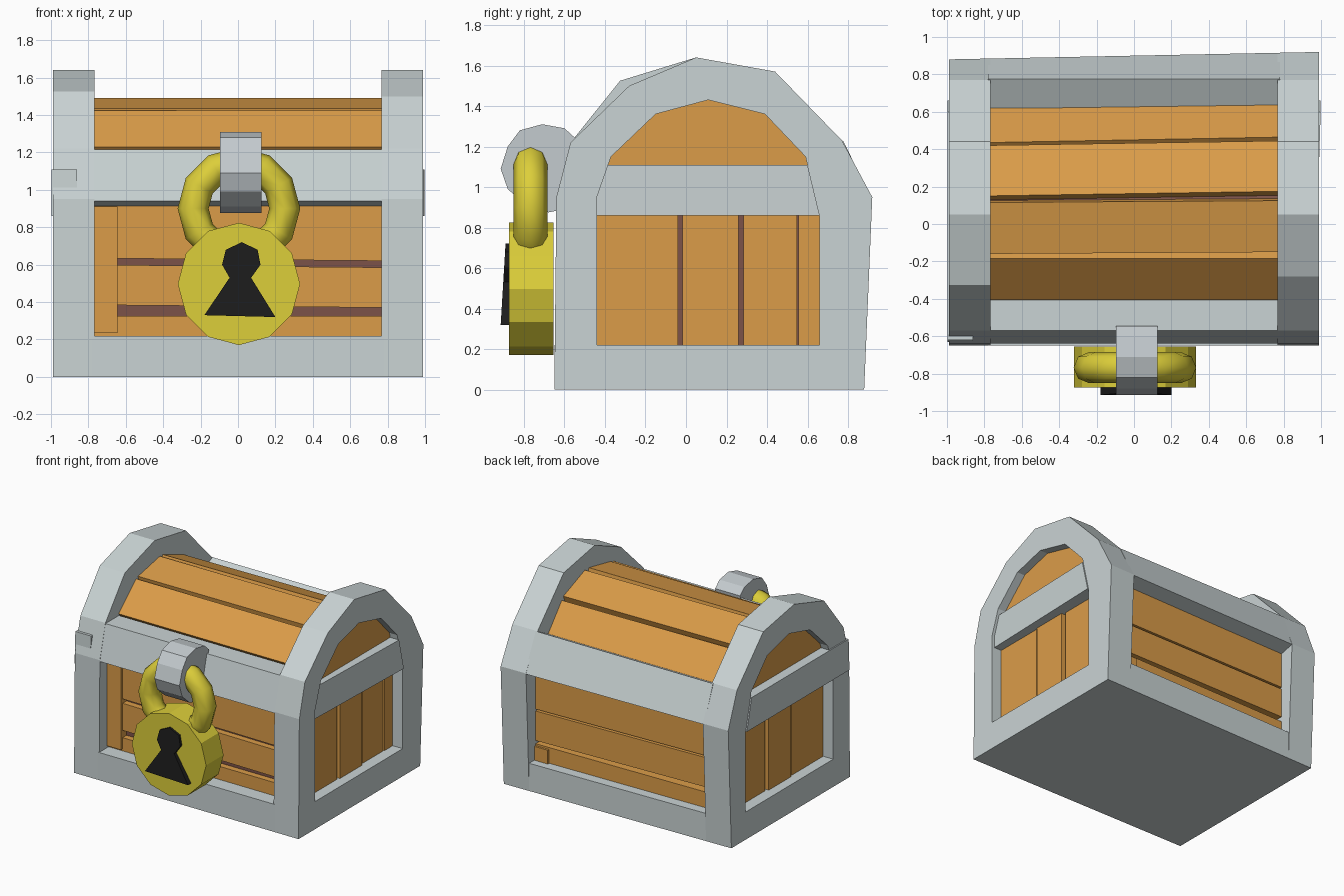
import bpy, bmesh, math
from mathutils import Matrix, Vector

if "Cube" in bpy.data.objects:
    bpy.data.objects.remove(bpy.data.objects["Cube"])


def mat(name, r, g, b):
    m = bpy.data.materials.new(name)
    m.diffuse_color = (r, g, b, 1)
    m.use_nodes = True
    m.node_tree.nodes["Principled BSDF"].inputs["Base Color"].default_value = m.diffuse_color
    return m


IRON = mat("pale_iron", 0.59, 0.655, 0.66)
STEEL = mat("hasp_steel", 0.55, 0.595, 0.62)
WOOD = mat("orange_wood", 0.71, 0.335, 0.066)
DARK = mat("dark_wood", 0.20, 0.085, 0.065)
GOLD = mat("lock_gold", 0.72, 0.62, 0.042)
BLACK = mat("keyhole_black", 0.012, 0.012, 0.012)


def finish(name, bm, material, lean=False):
    if lean:  # the back of the frame leans in towards the left end
        for v in bm.verts:
            if v.co.y > 0.8:
                v.co.y -= 0.02 * (1 - v.co.x)
    bmesh.ops.recalc_face_normals(bm, faces=bm.faces)
    me = bpy.data.meshes.new(name)
    bm.to_mesh(me)
    bm.free()
    me.materials.append(material)
    ob = bpy.data.objects.new(name, me)
    bpy.context.collection.objects.link(ob)
    return ob


def prism(name, pts, x0, x1, material, skew=(0, 0), hole=None, lean=False):
    """Extrude a (y, z) profile along x; hole is a paired inner profile."""
    bm = bmesh.new()
    rings = []
    for prof in ([pts, hole] if hole else [pts]):
        a = [bm.verts.new((x0, y, z)) for y, z in prof]
        b = [bm.verts.new((x1, y + skew[0], z + skew[1])) for y, z in prof]
        n = len(prof)
        for i in range(n):
            j = (i + 1) % n
            bm.faces.new((a[i], a[j], b[j], b[i]))
        rings.append((a, b))
    for end in (0, 1):
        outer = rings[0][end]
        if hole:
            inner = rings[1][end]
            for i in range(n):
                j = (i + 1) % n
                bm.faces.new((outer[i], outer[j], inner[j], inner[i]))
        else:
            bm.faces.new(outer)
    return finish(name, bm, material, lean)


def rect(y0, y1, z0, z1):
    return [(y0, z0), (y0, z1), (y1, z1), (y1, z0)]


# Arched iron end frames
OUTER = [(-0.65, 0), (-0.64, 0.95), (-0.57, 1.22), (-0.28, 1.50), (0.05, 1.64),
         (0.44, 1.57), (0.77, 1.23), (0.92, 0.95), (0.88, 0)]
INNER = [(-0.44, 0.22), (-0.44, 0.95), (-0.37, 1.15), (-0.15, 1.36), (0.11, 1.43),
         (0.39, 1.36), (0.59, 1.15), (0.66, 0.86), (0.66, 0.22)]
PANEL = [(-0.45, 1.0), (-0.40, 1.18), (-0.17, 1.40), (0.11, 1.47), (0.41, 1.40),
         (0.63, 1.17), (0.67, 1.0)]
for s, side in ((-1, "left"), (1, "right")):
    def span(a, b):
        return sorted((s * a, s * b))
    outline = list(OUTER)
    if s < 0:
        outline[3] = (-0.325, 1.525)
    prism(side + "_end_frame", outline, *span(0.768, 0.988), IRON, hole=INNER, lean=True)
    # Cross bar, set slightly askew on the right end
    front = -0.63 if s < 0 else -0.46
    bar = prism(side + "_cross_bar", [(front, 0.86), (front + 0.01, 1.11), (0.60, 1.11), (0.66, 0.86)],
                *span(0.86, 0.998), IRON)
    if s > 0:
        for v in bar.data.vertices:
            if v.co.x > 0.9 and v.co.y < 0:
                v.co.x = 0.965
    # End boards
    prism(side + "_lid_panel", PANEL, *span(0.80, 0.92), WOOD)
    for i, (y0, y1, out) in enumerate([(-0.5, -0.04, 0.90), (-0.018, 0.26, 0.91),
                                       (0.285, 0.548, 0.895), (0.555, 0.70, 0.90)]):
        prism(f"{side}_end_board_{i}", rect(y0, y1, 0.15, 0.95), *span(0.82, out), WOOD)

# Iron rails and floor
rails = {
    "front_lower_rail": rect(-0.65, -0.44, 0, 0.22),
    "back_lower_rail": rect(0.66, 0.88, 0, 0.22),
    "front_upper_rail": [(-0.64, 0.94), (-0.57, 1.215), (-0.40, 1.215), (-0.47, 0.90)],
    "back_upper_rail": [(0.92, 0.945), (0.775, 1.23), (0.62, 1.15), (0.69, 0.90)],
}
for name, pts in rails.items():
    prism(name, pts, -0.78, 0.78, IRON, lean=True)
prism("floor", rect(-0.6, 0.8, 0.0, 0.04), -0.9, 0.9, IRON)

# Dark core seen between the boards
prism("inner_core", [(-0.48, 0.03), (-0.48, 1.0), (-0.38, 1.19), (-0.17, 1.37), (0.12, 1.44),
                     (0.41, 1.33), (0.61, 1.11), (0.69, 1.0), (0.69, 0.03)],
      -0.86, 0.86, DARK)

# Front and back boards
for i, (z0, z1, dz) in enumerate([(0.15, 0.325, 0.0), (0.385, 0.60, -0.015),
                                  (0.635, 0.93, -0.015)]):
    prism(f"front_board_{i}", rect(-0.53, -0.46, z0, z1), -0.8, 0.8, WOOD, (0, dz))
    prism(f"back_board_{i}", rect(0.66, 0.765, z0, z1 + 0.02), -0.8, 0.8, WOOD, (0.03, dz))
prism("front_corner_board", rect(-0.55, -0.48, 0.235, 0.91), -0.8, -0.645, WOOD)
prism("back_corner_board", rect(0.70, 0.81, 0.2, 0.33), 0.65, 0.8, WOOD)

# Lid boards
lid = [((-0.405, 1.23), (-0.185, 1.425), 0), ((-0.16, 1.435), (0.115, 1.49), 0.01),
       ((0.15, 1.49), (0.42, 1.385), 0.025), ((0.435, 1.36), (0.64, 1.12), 0.03)]
for i, (p, q, dy) in enumerate(lid):
    p, q = Vector(p), Vector(q)
    d = (q - p).normalized()
    n = Vector((d.y, -d.x)) * 0.06
    prism(f"lid_board_{i}", [p, q, q + n, p + n], -0.8, 0.8, WOOD, (dy, 0))

# Hasp
prism("hasp", [(-0.545, 1.24), (-0.60, 1.29), (-0.71, 1.31), (-0.82, 1.28), (-0.88, 1.20),
               (-0.915, 1.09), (-0.88, 0.99), (-0.79, 0.91), (-0.68, 0.875), (-0.60, 0.89)],
      -0.095, 0.125, STEEL)

# Padlock body
bm = bmesh.new()
bmesh.ops.create_cone(bm, cap_ends=True, segments=12, radius1=0.327, radius2=0.327, depth=0.22,
                      matrix=Matrix.Translation((0.005, -0.765, 0.497))
                      @ Matrix.Rotation(math.pi / 2, 4, 'X'))
finish("padlock_body", bm, GOLD)

# Padlock shackle
bpy.ops.mesh.primitive_torus_add(major_segments=12, minor_segments=8, major_radius=0.245,
                                 minor_radius=0.083, location=(0.005, -0.768, 0.90),
                                 rotation=(math.pi / 2, 0, 0))
shackle = bpy.context.object
shackle.name = "padlock_shackle"
shackle.data.materials.append(GOLD)
bpy.ops.object.shade_smooth_by_angle(angle=math.radians(50))

# Keyhole, standing proud of the lock and sloping out at the bottom
bm = bmesh.new()
key = [(-0.18, 0.33), (0.20, 0.32), (0.07, 0.53), (0.12, 0.60), (0.105, 0.68), (0.02, 0.72),
       (-0.065, 0.68), (-0.085, 0.60), (-0.045, 0.53)]
a = [bm.verts.new((x, -0.86, z)) for x, z in key]
b = [bm.verts.new((x, -0.915 + 0.06 * (z - 0.32), z)) for x, z in key]
bm.faces.new(a)
bm.faces.new(b)
for i in range(len(key)):
    j = (i + 1) % len(key)
    bm.faces.new((a[i], a[j], b[j], b[i]))
finish("keyhole", bm, BLACK)
